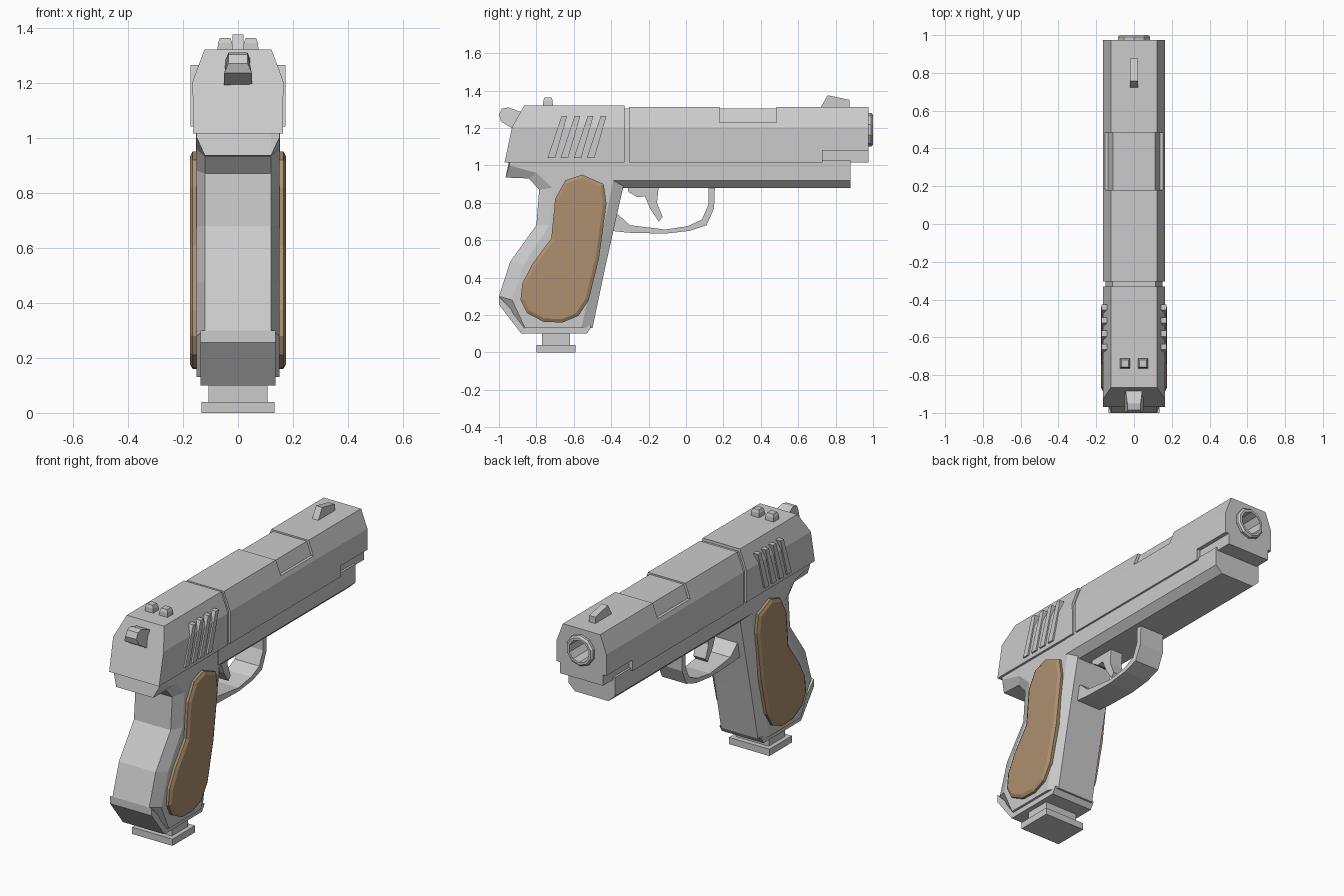
import bpy, bmesh
from math import sin, cos, pi

if "Cube" in bpy.data.objects:
    bpy.data.objects.remove(bpy.data.objects["Cube"])

WOOD = bpy.data.materials.new("wood")
WOOD.diffuse_color = (0.42, 0.28, 0.16, 1)
WOOD.use_nodes = True
WOOD.node_tree.nodes["Principled BSDF"].inputs["Base Color"].default_value = WOOD.diffuse_color


def loft(name, sections, mat=None):
    """Skin a run of equal-length 3D loops and cap both ends."""
    bm = bmesh.new()
    rings = [[bm.verts.new(p) for p in s] for s in sections]
    n = len(rings[0])
    for a, b in zip(rings, rings[1:]):
        for i in range(n):
            j = (i + 1) % n
            bm.faces.new((a[i], a[j], b[j], b[i]))
    bm.faces.new(rings[0])
    bm.faces.new(rings[-1])
    bmesh.ops.recalc_face_normals(bm, faces=bm.faces)
    me = bpy.data.meshes.new(name)
    bm.to_mesh(me)
    bm.free()
    ob = bpy.data.objects.new(name, me)
    bpy.context.collection.objects.link(ob)
    if mat:
        me.materials.append(mat)
    return ob


def side(name, pts, x0, x1, mat=None):
    """Side profile (y, z) extruded across x."""
    return loft(name, [[(x, y, z) for y, z in pts] for x in (x0, x1)], mat)


def along(name, half, y0, y1):
    """Half cross-section (x, z), mirrored, extruded along y."""
    pts = half + [(-x, z) for x, z in reversed(half)]
    return loft(name, [[(x, y, z) for x, z in pts] for y in (y0, y1)])


def block(name, x, y0, y1, z0, z1, cx=0):
    return side(name, [(y0, z0), (y1, z0), (y1, z1), (y0, z1)], cx - x, cx + x)


def ring(r, y, n=10, z=1.19):
    return [(r * cos(2 * pi * (i + .5) / n), y, z + r * sin(2 * pi * (i + .5) / n))
            for i in range(n)]


def cut(ob, cutter):
    m = ob.modifiers.new("cut", 'BOOLEAN')
    m.operation = 'DIFFERENCE'
    m.solver = 'EXACT'
    m.object = cutter
    cutter.hide_render = True
    cutter.hide_viewport = True


# Front slide with ejection port, stepped nose and bore
slide = along("front_slide", [(.163, 1.015), (.163, 1.205), (.122, 1.312)], -.305, .975)
cut(slide, block("port_cutter", .3, .18, .485, 1.228, 1.5))
cut(slide, block("nose_cutter", .3, .73, 1.2, .9, 1.08))
cut(slide, loft("bore_cutter", [ring(.08, .72), ring(.08, 1.2)]))
along("chamber_block", [(.138, 1.15), (.138, 1.228), (.11, 1.303)], .17, .495)
block("nose_underside", .14, .70, .975, 1.015, 1.095)

# Barrel tube
loft("barrel", [ring(.09, .69), ring(.09, .99), ring(.08, 1.0),
                ring(.066, 1.0), ring(.062, .75)])

# Rear slide with a raked back, and the groove between the slides
rear = along("rear_slide", [(.163, 1.015), (.165, 1.205), (.122, 1.32)], -.95, -.33)
for v in rear.data.vertices:
    if v.co.y < -.5:
        v.co.y = -.97 if v.co.z < 1.1 else -.93 if v.co.z < 1.25 else -.865
along("slide_groove", [(.152, 1.015), (.152, 1.2), (.115, 1.303)], -.34, -.295)

# Slanted grip ribs on both sides of the rear slide
for s in (-1, 1):
    for i in range(4):
        d = i * .07
        side("slide_rib", [(-.74 + d, 1.04), (-.70 + d, 1.04),
                           (-.635 + d, 1.265), (-.665 + d, 1.265)], s * .13, s * .173)

# Sights
for s in (-1, 1):
    loft("rear_sight", [[(s * (.047 + a * w), -.738 + b * d, z)
                         for a, b in ((-1, -1), (1, -1), (1, 1), (-1, 1))]
                        for w, d, z in ((.028, .027, 1.30), (.026, .025, 1.345), (.019, .019, 1.362))])
side("front_sight", [(.715, 1.30), (.757, 1.375), (.875, 1.35), (.875, 1.30)], -.02, .02)

# Hammer, tapered toward its tip
hammer = side("hammer", [(-1, 1.27), (-.985, 1.303), (-.95, 1.31), (-.84, 1.27),
                         (-.87, 1.175), (-.925, 1.195), (-.99, 1.235)], -.05, .05)
for v in hammer.data.vertices:
    if v.co.z > 1.26 and v.co.y < -.9:
        v.co.x *= .7

# Frame rail
along("frame_rail", [(.11, .88), (.152, .92), (.152, 1.03)], -.40, .88)

# Grip frame: outer outline with chamfered sides
outer = [(-.945, 1.03), (-.965, .935), (-.84, .93), (-.785, .87), (-.80, .68), (-.94, .485),
         (-1, .30), (-.87, .13), (-.50, .13), (-.435, .44), (-.33, .91), (-.31, 1.03)]
inner = [(-.945, 1.03), (-.945, 1.0), (-.80, .96), (-.715, .88), (-.73, .68), (-.865, .47),
         (-.93, .28), (-.86, .13), (-.56, .13), (-.49, .44), (-.39, .91), (-.37, 1.03)]
loft("grip_frame", [[(x, y, z) for y, z in p] for x, p in
                    ((-.15, inner), (-.12, outer), (.12, outer), (.15, inner))])

# Grip base and magazine
side("grip_base", [(-1, .30), (-1, .255), (-.88, .10), (-.53, .10), (-.505, .14), (-.85, .14)],
     -.136, .136)
block("magazine", .107, -.77, -.62, .03, .12)
block("magazine_base", .132, -.80, -.59, 0, .04)

# Wooden grip panels with a bevelled rim
panel = [(-.645, .92), (-.555, .95), (-.44, .90), (-.425, .795), (-.465, .505), (-.52, .28),
         (-.575, .195), (-.66, .16), (-.76, .163), (-.85, .21), (-.885, .28), (-.875, .37),
         (-.82, .475), (-.72, .61), (-.70, .82)]
for s in (-1, 1):
    ob = side("grip_panel", panel, s * .14, s * .165, WOOD)
    bm = bmesh.new()
    bm.from_mesh(ob.data)
    face = max(bm.faces, key=lambda f: s * f.calc_center_median().x)
    bmesh.ops.inset_region(bm, faces=[face], thickness=.018, depth=.01, use_even_offset=True)
    bm.to_mesh(ob.data)
    bm.free()

# Trigger and guard
side("trigger", [(-.31, .90), (-.31, .86), (-.26, .83), (-.22, .835), (-.19, .765), (-.145, .70),
                 (-.125, .725), (-.155, .80), (-.145, .90)], -.04, .04)
side("trigger_guard", [(-.40, .65), (-.31, .64), (-.11, .635), (.02, .65), (.11, .68), (.15, .77),
                       (.155, .90), (.12, .90), (.12, .79), (.085, .71), (.01, .675),
                       (-.11, .657), (-.30, .68), (-.36, .735), (-.40, .75)], -.08, .08)
